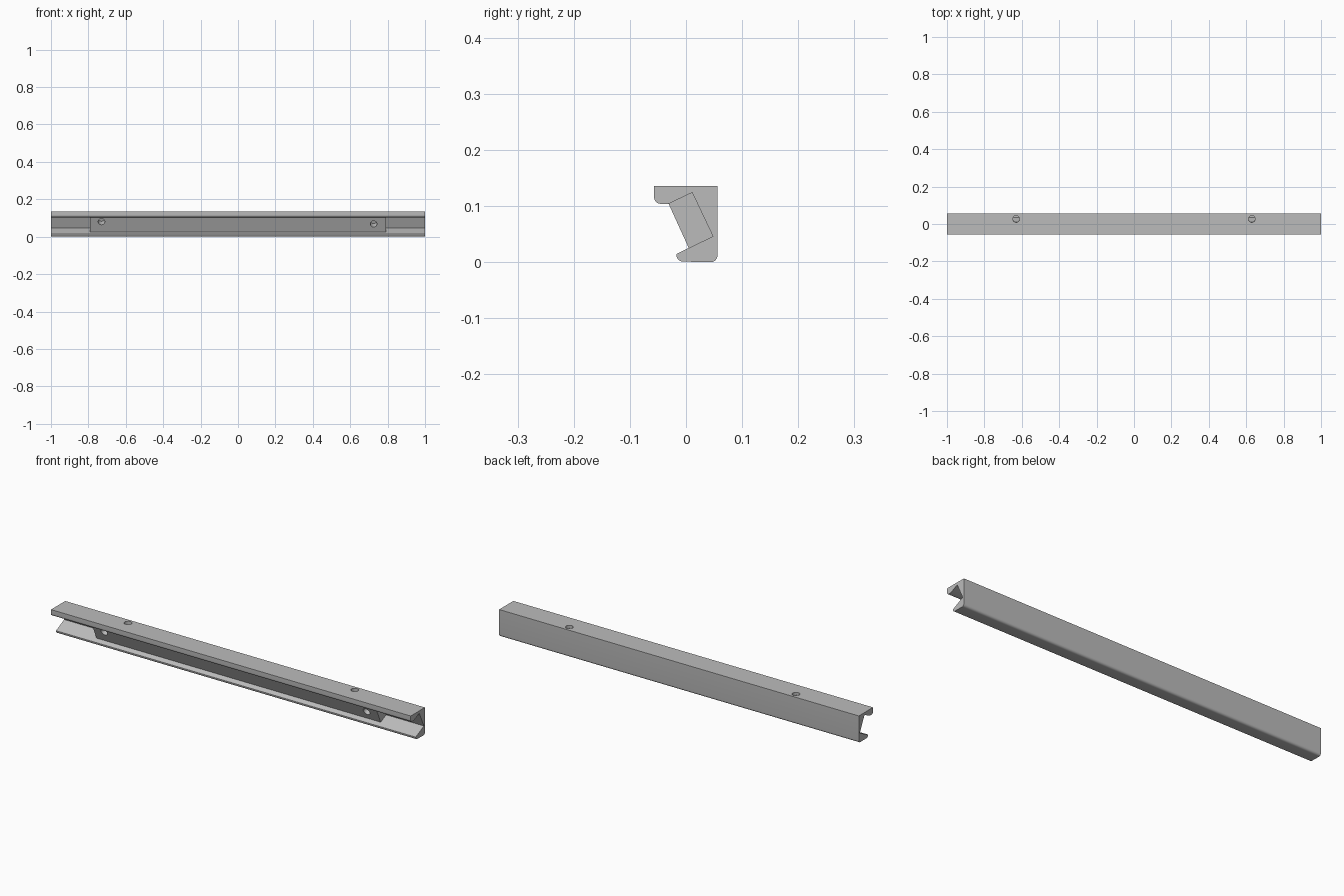
import bpy, bmesh, math
from mathutils import Vector

cube = bpy.data.objects.get("Cube")
if cube:
    bpy.data.objects.remove(cube, do_unlink=True)

grey = bpy.data.materials.new("light grey")
grey.use_nodes = True
colour = (0.5, 0.5, 0.5, 1)
grey.diffuse_color = colour
grey.node_tree.nodes["Principled BSDF"].inputs["Base Color"].default_value = colour


def arc(cy, cz, r, start, end, steps=8):
    angles = [math.radians(start + (end - start) * i / steps) for i in range(steps + 1)]
    return [(cy + r * math.cos(a), cz + r * math.sin(a)) for a in angles]


def extrude_x(name, profile, half):
    """Extrude a (y, z) outline along x, centred on x = 0."""
    bm = bmesh.new()
    face = bm.faces.new([bm.verts.new((-half, y, z)) for y, z in profile])
    new = bmesh.ops.extrude_face_region(bm, geom=[face])["geom"]
    verts = [v for v in new if isinstance(v, bmesh.types.BMVert)]
    bmesh.ops.translate(bm, verts=verts, vec=(2 * half, 0, 0))
    bmesh.ops.recalc_face_normals(bm, faces=bm.faces)
    mesh = bpy.data.meshes.new(name)
    bm.to_mesh(mesh)
    bm.free()
    obj = bpy.data.objects.new(name, mesh)
    bpy.context.collection.objects.link(obj)
    mesh.materials.append(grey)
    return obj


def drill(target, name, centre, axis, depth, radius=0.018):
    """Cut a round hole reaching depth to both sides of centre."""
    bpy.ops.mesh.primitive_cylinder_add(vertices=32, radius=radius, depth=2 * depth, location=centre)
    cutter = bpy.context.object
    cutter.name = name
    cutter.rotation_euler = Vector(axis).to_track_quat("Z", "Y").to_euler()
    cutter.data.materials.append(grey)
    cutter.hide_render = True
    cutter.hide_set(True)
    mod = target.modifiers.new(name, "BOOLEAN")
    mod.object = cutter
    mod.solver = "EXACT"


def smooth(obj):
    bpy.ops.object.select_all(action="DESELECT")
    obj.select_set(True)
    bpy.context.view_layer.objects.active = obj
    bpy.ops.object.shade_smooth_by_angle(angle=math.radians(30))


# Slanted slot shared by the rail and the strip
lip, top, back, toe = (-0.031, 0.104), (0.011, 0.124), (0.048, 0.046), (0.005, 0.025)

# Rail with rounded lips
profile = [(0.056, 0.136), (-0.057, 0.136)]
profile += arc(-0.045, 0.116, 0.012, 180, 270)
profile += [lip, top, back]
profile += arc(-0.005, 0.013, 0.012, 172, 270)
profile += arc(0.044, 0.012, 0.012, 270, 360)
rail = extrude_x("rail", profile, 1.0)
smooth(rail)

# Strip seated in the slot
strip = extrude_x("clamp_strip", [lip, top, back, toe], 0.79)
smooth(strip)

# Mounting holes in the rail, screw holes through the strip
for side, x in (("right", -0.63), ("left", 0.63)):
    drill(rail, side + "_rail_hole", (x, 0.027, 0.136), (0, 0, 1), 0.06)
normal = Vector((0, -0.91, -0.41)).normalized()
for side, x, y, z in (("right", -0.73, -0.02, 0.08), ("left", 0.725, -0.015, 0.068)):
    drill(strip, side + "_strip_hole", (x, y, z), normal, 0.046)
